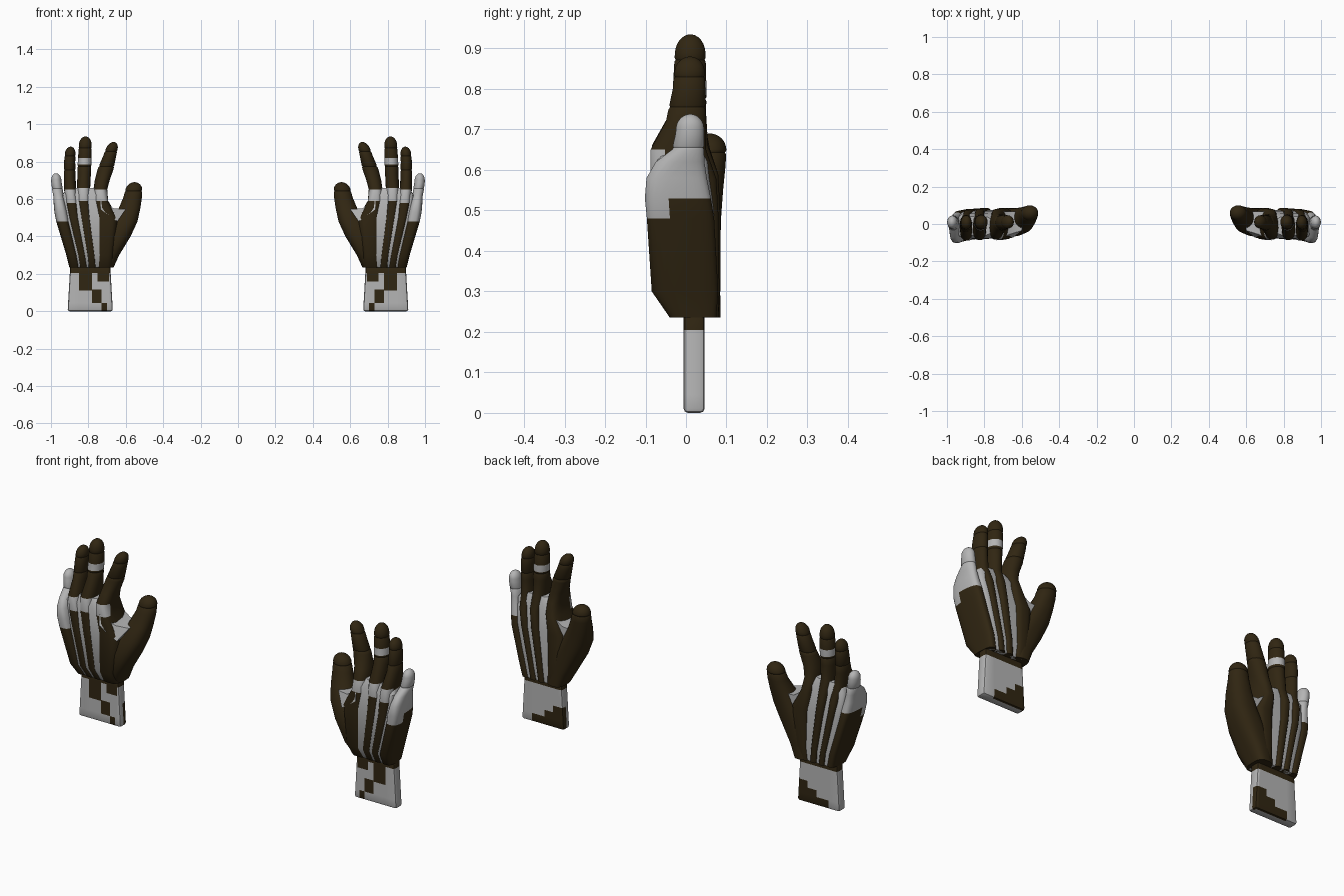
import bpy, bmesh, math
from mathutils import Vector

if "Cube" in bpy.data.objects:
    bpy.data.objects.remove(bpy.data.objects["Cube"])


def material(name, rgb):
    m = bpy.data.materials.new(name)
    m.diffuse_color = (*rgb, 1)
    m.use_nodes = True
    m.node_tree.nodes["Principled BSDF"].inputs["Base Color"].default_value = m.diffuse_color
    return m


BROWN = material("dark_brown", (0.030, 0.019, 0.006))
GREY = material("light_grey", (0.46, 0.46, 0.46))


def finish(name, bm, is_grey):
    """Colour faces by rule, mirror to the other hand, smooth."""
    bmesh.ops.recalc_face_normals(bm, faces=bm.faces)
    bm.normal_update()
    for f in bm.faces:
        f.material_index = int(is_grey(f.calc_center_median(), f.normal))
    me = bpy.data.meshes.new(name)
    bm.to_mesh(me)
    bm.free()
    ob = bpy.data.objects.new(name, me)
    bpy.context.collection.objects.link(ob)
    me.materials.append(BROWN)
    me.materials.append(GREY)
    ob.modifiers.new("other_hand", 'MIRROR')
    bpy.ops.object.select_all(action='DESELECT')
    ob.select_set(True)
    bpy.context.view_layer.objects.active = ob
    bpy.ops.object.shade_smooth_by_angle(angle=math.radians(35))


def sample(keys, z):
    if z <= keys[0][0]:
        return keys[0][1:]
    for a, b in zip(keys, keys[1:]):
        if z <= b[0]:
            t = (z - a[0]) / (b[0] - a[0])
            return [p + (q - p) * t for p, q in zip(a[1:], b[1:])]
    return keys[-1][1:]


def loft(name, keys, is_grey, dome=0.0, joints=(), cuts=(), taper=1.0, n=24):
    """keys: z, centre x, half width, front y, back y, squareness."""
    top = keys[-1][0]
    zs = {k[0] for k in keys if k[0] <= top - dome} | set(cuts)
    levels = {z: 1.0 for z in zs}
    for j in joints:                      # thin groove between finger joints
        levels.update({j - .005: 1.0, j: .93, j + .005: 1.0})
    levels[top - dome] = 1.0
    if dome:
        for i in range(1, 7):
            a = math.radians(14 * i)
            levels[top - dome + dome * math.sin(a)] = math.cos(a)
    bm = bmesh.new()
    rings = []
    for z in sorted(levels):
        cx, rx, y0, y1, p = sample(keys, z)
        cy, ry, s = (y0 + y1) / 2, (y1 - y0) / 2, levels[z]
        ring = []
        for i in range(n):
            a = math.tau * (i + .5) / n
            c, d = math.cos(a), math.sin(a)
            u = math.copysign(abs(c) ** (2 / p), c)
            v = math.copysign(abs(d) ** (2 / p), d)
            w = 1 - (1 - taper) * max(0, v) * min(1, max(0, (p - 2) / 1.5))
            ring.append(bm.verts.new((cx + rx * u * s * w, cy + ry * v * s, z)))
        rings.append(ring)
    for r, q in zip(rings, rings[1:]):
        for i in range(n):
            j = (i + 1) % n
            bm.faces.new((r[i], r[j], q[j], q[i]))
    bm.faces.new(rings[0][::-1])
    bm.faces.new(rings[-1])
    finish(name, bm, is_grey)


def knuckle_band(low, high):
    return lambda c, n: low < c.z < high and n.y < -.15


# fingers, each running from the wrist over the palm to the tip
loft("index_finger", [
    (.235, .715, .045, -.04, .080, 3.5), (.30, .710, .047, -.08, .085, 3.5),
    (.50, .702, .062, -.082, .085, 3.5), (.59, .732, .038, -.084, .080, 3.5),
    (.65, .736, .037, -.082, .060, 2.6), (.70, .726, .040, -.058, .050, 2.2),
    (.76, .708, .043, -.035, .050, 2), (.83, .686, .035, -.028, .048, 2),
    (.905, .665, .029, -.022, .045, 2)],
    knuckle_band(.59, .65), dome=.035, joints=(.775, .855), taper=.8)

middle_band = knuckle_band(.59, .66)
loft("middle_finger", [
    (.235, .780, .027, -.04, .080, 3.5), (.30, .786, .029, -.08, .085, 3.5),
    (.50, .815, .034, -.082, .085, 3.5), (.59, .826, .034, -.085, .080, 3.5),
    (.66, .826, .036, -.085, .055, 2.6), (.74, .822, .036, -.04, .050, 2),
    (.80, .820, .037, -.033, .051, 2), (.935, .815, .033, -.025, .047, 2)],
    lambda c, n: middle_band(c, n) or .785 < c.z < .82,
    dome=.045, joints=(.775, .872), cuts=(.785, .82), taper=.75)

loft("ring_finger", [
    (.235, .826, .025, -.04, .080, 3.5), (.30, .836, .027, -.08, .083, 3.5),
    (.50, .878, .031, -.084, .080, 3.5), (.58, .890, .032, -.088, .075, 3.5),
    (.65, .897, .033, -.088, .050, 2.6), (.72, .900, .031, -.05, .048, 2),
    (.80, .900, .030, -.033, .048, 2), (.88, .895, .027, -.025, .045, 2)],
    knuckle_band(.58, .65), dome=.035, joints=(.755, .83), taper=.75)

loft("little_finger", [
    (.235, .874, .028, -.04, .075, 3.5), (.30, .888, .030, -.085, .080, 3.5),
    (.48, .938, .034, -.097, .070, 3.5), (.53, .947, .035, -.102, .062, 3.2),
    (.58, .955, .031, -.098, .052, 2.8), (.62, .960, .028, -.075, .046, 2.3),
    (.65, .965, .029, -.035, .045, 2), (.69, .971, .028, -.026, .045, 2),
    (.738, .973, .025, -.022, .043, 2)],
    lambda c, n: c.z > .53 or (c.z > .48 and c.y < -.03),
    dome=.033, joints=(.655,), taper=.75)

# thumb with its fleshy base
loft("thumb", [
    (.235, .705, .040, -.03, .085, 3), (.30, .690, .055, -.065, .085, 3),
    (.40, .650, .076, -.066, .085, 2.7), (.48, .607, .070, -.050, .087, 2.5),
    (.55, .580, .058, -.020, .092, 2.3), (.61, .563, .050, .008, .098, 2),
    (.65, .557, .045, .018, .100, 2), (.69, .553, .041, .022, .098, 2)],
    lambda c, n: False, dome=.038, joints=(.643,))

# grey palm core that shows between the finger bones
loft("palm_core", [
    (.235, .785, .100, -.035, .070, 6), (.30, .785, .110, -.075, .074, 6),
    (.50, .810, .125, -.077, .070, 6), (.62, .835, .105, -.077, .055, 6),
    (.66, .840, .075, -.06, .04, 5)], lambda c, n: True)

# web between thumb and index finger
bm = bmesh.new()
outline = [(.600, .545, -.035), (.645, .480, -.072), (.705, .525, -.086),
           (.735, .545, -.087), (.735, .600, -.085), (.700, .575, -.070),
           (.665, .550, -.055)]
front = [bm.verts.new((x, y, z)) for x, z, y in outline]
back = [bm.verts.new((x, .066, z)) for x, z, y in outline]
bm.faces.new(front)
bm.faces.new(back[::-1])
for i in range(len(outline)):
    j = (i + 1) % len(outline)
    bm.faces.new((front[j], front[i], back[i], back[j]))
finish("thumb_web", bm, lambda c, n: True)

# wrist block, cut into cells for the blocky camouflage
FRONT_PATCHES = [(.66, .92, .205, .26), (.69, .75, .16, .26), (.78, .85, .11, .26),
                 (.73, .78, .045, .115), (.70, .73, 0, .045)]
BACK_PATCHES = [(.66, .73, 0, .115), (.73, .78, 0, .08), (.78, .85, 0, .045),
                (.66, .92, .205, .26)]


def wrist_grey(c, n):
    patches = BACK_PATCHES if c.y > .02 else FRONT_PATCHES
    return not any(a < c.x < b and lo < c.z < hi for a, b, lo, hi in patches)


bm = bmesh.new()
bmesh.ops.create_cube(bm, size=1)
for v in bm.verts:
    half = .121 if v.co.z < 0 else .106
    v.co = Vector((.79 + 2 * half * v.co.x, .02 + .052 * v.co.y,
                   .13 + .26 * v.co.z))
bmesh.ops.bevel(bm, geom=bm.edges[:], offset=.011, segments=2, profile=.5,
                affect='EDGES')
for axis, values in ((0, (.69, .70, .73, .75, .78, .85)),
                     (1, (.02,)), (2, (.045, .08, .11, .115, .16, .205))):
    for val in values:
        co, no = Vector((0, 0, 0)), Vector((0, 0, 0))
        co[axis], no[axis] = val, 1
        bmesh.ops.bisect_plane(bm, geom=bm.verts[:] + bm.edges[:] + bm.faces[:],
                               plane_co=co, plane_no=no)
finish("wrist", bm, wrist_grey)
